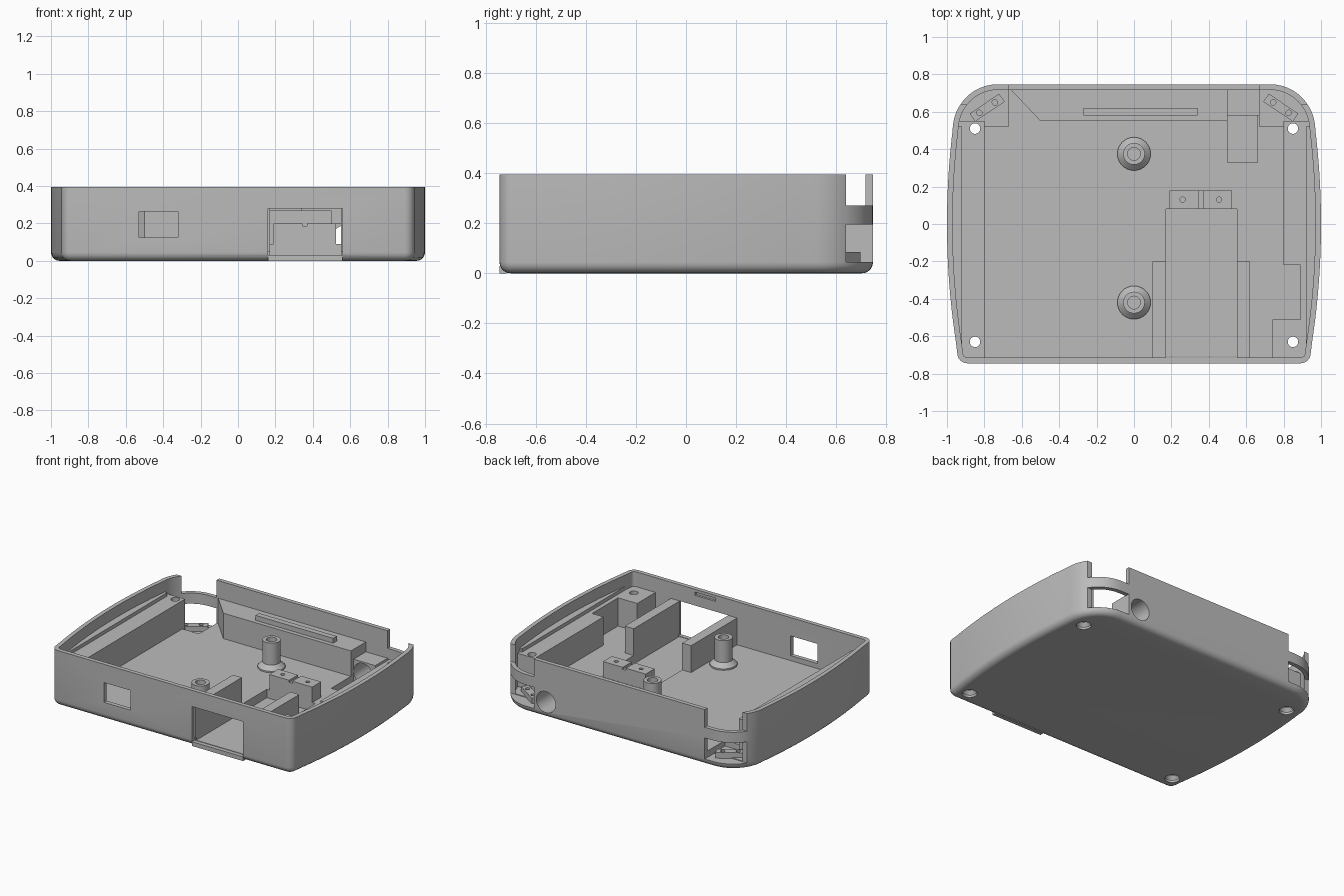
import bpy, bmesh, math
from mathutils import Vector

if "Cube" in bpy.data.objects:
    bpy.data.objects.remove(bpy.data.objects["Cube"])

grey = bpy.data.materials.new("grey_plastic")
grey.use_nodes = True
colour = (0.5, 0.5, 0.5, 1)
grey.diffuse_color = colour
grey.node_tree.nodes["Principled BSDF"].inputs["Base Color"].default_value = colour

TOP, FLOOR, LEDGE = 0.395, 0.09, 0.29


def make(name, bm):
    bmesh.ops.recalc_face_normals(bm, faces=bm.faces)
    mesh = bpy.data.meshes.new(name)
    bm.to_mesh(mesh)
    bm.free()
    mesh.materials.append(grey)
    ob = bpy.data.objects.new(name, mesh)
    bpy.context.collection.objects.link(ob)
    return ob


def loft(name, rings):
    """Closed solid through stacked rings of points."""
    bm = bmesh.new()
    loops = [[bm.verts.new(p) for p in ring] for ring in rings]
    for a, b in zip(loops, loops[1:]):
        for i in range(len(a)):
            j = (i + 1) % len(a)
            bm.faces.new((a[i], a[j], b[j], b[i]))
    bm.faces.new(loops[0])
    bm.faces.new(loops[-1])
    return make(name, bm)


def prism(name, pts, z0, z1):
    return loft(name, [[(x, y, z) for x, y in pts] for z in (z0, z1)])


def box(name, x0, x1, y0, y1, z0, z1):
    return prism(name, [(x0, y0), (x1, y0), (x1, y1), (x0, y1)], z0, z1)


def lathe(name, x, y, profile, n=32):
    ring = [(math.cos(2 * math.pi * i / n), math.sin(2 * math.pi * i / n)) for i in range(n)]
    return loft(name, [[(x + r * c, y + r * s, z) for c, s in ring] for r, z in profile])


def boolean(ob, tool, mode="DIFFERENCE", keep=False):
    mod = ob.modifiers.new("bool", "BOOLEAN")
    mod.operation, mod.solver, mod.object = mode, "EXACT", tool
    bpy.context.view_layer.objects.active = ob
    bpy.ops.object.modifier_apply(modifier=mod.name)
    if not keep:
        bpy.data.objects.remove(tool)


def outline(inset=0.0):
    """Case plan: small front corners, bowed sides, large rear corners."""
    half = []
    for i in range(7):
        a = math.radians(-90 + 15 * i)
        half.append((0.89 + 0.055 * math.cos(a), -0.69 + 0.055 * math.sin(a)))
    for i in range(1, 20):
        y = -0.69 + i * 0.06
        half.append((1 - 0.12 * y * y, y))
    for i in range(13):
        a = math.radians(7.5 * i)
        half.append((0.73 + 0.24 * math.cos(a), 0.5 + 0.247 * math.sin(a)))
    pts = [Vector(p) for p in half + [(-x, y) for x, y in reversed(half)]]
    out = []
    for i, p in enumerate(pts):
        d1 = (p - pts[i - 1]).normalized()
        d2 = (pts[(i + 1) % len(pts)] - p).normalized()
        n = Vector((-d1.y - d2.y, d1.x + d2.x)).normalized()
        q = p + n * inset / max(0.5, n.dot(Vector((-d1.y, d1.x))))
        out.append((q.x, q.y))
    return out


# Shell with a rounded underside
R = 0.045
rings = []
for i in range(6):
    a = math.radians(18 * i)
    rings.append([(x, y, R * (1 - math.sin(a))) for x, y in outline(R * (1 - math.cos(a)))][:])
rings = rings[::-1] + [[(x, y, TOP) for x, y in outline()]]
case = loft("case_shell", rings)
boolean(case, prism("cavity", outline(0.03), FLOOR, 0.6))

# Corner pockets, and notched rear corners that leave a thin band
for s in (-1, 1):
    def sided(name, x0, x1, *rest):
        return box(name, min(s * x0, s * x1), max(s * x0, s * x1), *rest)
    pocket = sided("pocket", 0.67, 1.1, 0.52, 0.8, 0.05, 0.6)
    boolean(pocket, prism("limit", outline(0.03), -0.1, 0.7), "INTERSECT")
    boolean(case, pocket)
    boolean(case, sided("upper_notch", 0.67, 1.1, 0.64, 0.8, 0.27, 0.6))
    boolean(case, sided("corner_window", 0.67, 1.1, 0.64, 0.8, 0.045, 0.195))

# Floor recesses and front wall openings
for cutter in ((0.17, 0.55, -0.73, 0.08, 0.03, 0.25), (0.16, 0.56, -0.8, -0.705, 0.03, 0.28),
               (0.5, 0.66, 0.33, 0.58, 0.04, 0.3), (-0.53, -0.32, -0.8, -0.68, 0.125, 0.265),
               (0.27, 0.43, -0.73, -0.7, 0.352, 0.375), (0.14, 0.58, -0.715, -0.709, -0.1, 0.285)):
    boolean(case, box("cutter", *cutter))
sill = box("port_sill", 0.16, 0.56, -0.744, -0.716, 0, 0.03)


def fitted(name, pts, z1):
    ob = prism(name, pts, 0.055, z1)
    boolean(ob, prism("limit", outline(0.015), -0.1, 0.7), "INTERSECT")
    return ob


# Side ledges with a raised outer strip
left = [(0.74, -0.72), (1.1, -0.72), (1.1, 0.55), (0.8, 0.55), (0.8, -0.22),
        (0.89, -0.22), (0.89, -0.51), (0.74, -0.51)]
right = [(-0.8, -0.72), (-1.1, -0.72), (-1.1, 0.55), (-0.8, 0.55)]
ledges = [fitted("left_ledge", left, LEDGE), fitted("right_ledge", right, LEDGE)]
for s, side in ((1, "left"), (-1, "right")):
    fitted(side + "_ledge_strip", [(s * x, y) for x, y in
           ((0.92, -0.65), (1.1, -0.65), (1.1, 0.52), (0.92, 0.52))], 0.315)

# Rear shelf with its ridge, and the low step over the socket
shelf = fitted("rear_shelf", [(-0.5, 0.55), (0.5, 0.55), (0.5, 0.73), (-0.67, 0.73)], 0.27)
step = fitted("socket_step", [(0.49, 0.58), (0.67, 0.58), (0.67, 0.73), (0.49, 0.73)], 0.2)
box("shelf_ridge", -0.27, 0.34, 0.58, 0.62, 0.2, 0.305)

# Round socket hole in the rear wall
hole = lathe("socket_hole", 0, 0, [(0.075, -0.12), (0.075, 0.12)])
hole.rotation_euler.x = math.pi / 2
hole.location = (0.575, 0.69, 0.115)
bpy.context.view_layer.update()
for ob in (case, step, shelf):
    boolean(ob, hole, keep=True)
bpy.data.objects.remove(hole)

# Countersunk screw holes through floor and ledges
for x in (-0.85, 0.85):
    for y in (-0.63, 0.51):
        screw = lathe("screw", x, y, [(0.048, -0.1), (0.048, 0.015), (0.028, 0.04), (0.028, 0.6)])
        for ob in [case] + ledges:
            boolean(ob, screw, keep=True)
        bpy.data.objects.remove(screw)

# Hollow standoff posts with flared feet
for name, y in (("rear_post", 0.375), ("front_post", -0.42)):
    lathe(name, 0, y, [(0.089, 0.085), (0.089, 0.1), (0.058, 0.13), (0.058, 0.285),
                       (0.034, 0.285), (0.034, 0.12)])

# Guide rails beside the channel
box("right_rail", 0.1, 0.17, -0.72, -0.2, 0.05, 0.28)
box("left_rail", 0.55, 0.62, -0.72, -0.2, 0.05, 0.28)

# Stop block behind the channel
stop = box("stop_block", 0.19, 0.525, 0.08, 0.18, 0.05, 0.2)
for x in (0.26, 0.455):
    boolean(stop, lathe("pin_hole", x, 0.13, [(0.014, 0.12), (0.014, 0.3)], 16))
boolean(stop, box("gap", 0.345, 0.37, 0.05, 0.2, 0.185, 0.3))

# Angled mounting blocks in the rear corners
for s, side in ((1, "left"), (-1, "right")):
    mount = box(side + "_corner_mount", -0.095, 0.095, -0.026, 0.026, 0.04, 0.085)
    for x in (-0.05, 0.05):
        boolean(mount, lathe("pin_hole", x, 0, [(0.015, 0.055), (0.015, 0.2)], 16))
    mount.location = (s * 0.785, 0.622, 0)
    mount.rotation_euler.z = -s * math.radians(34)

# Smooth the curved walls, keep edges crisp
bpy.ops.object.select_all(action="DESELECT")
for ob in bpy.context.collection.objects:
    if ob.type == "MESH" and grey.name in ob.data.materials:
        ob.select_set(True)
bpy.context.view_layer.objects.active = case
bpy.ops.object.shade_smooth_by_angle(angle=math.radians(30))
